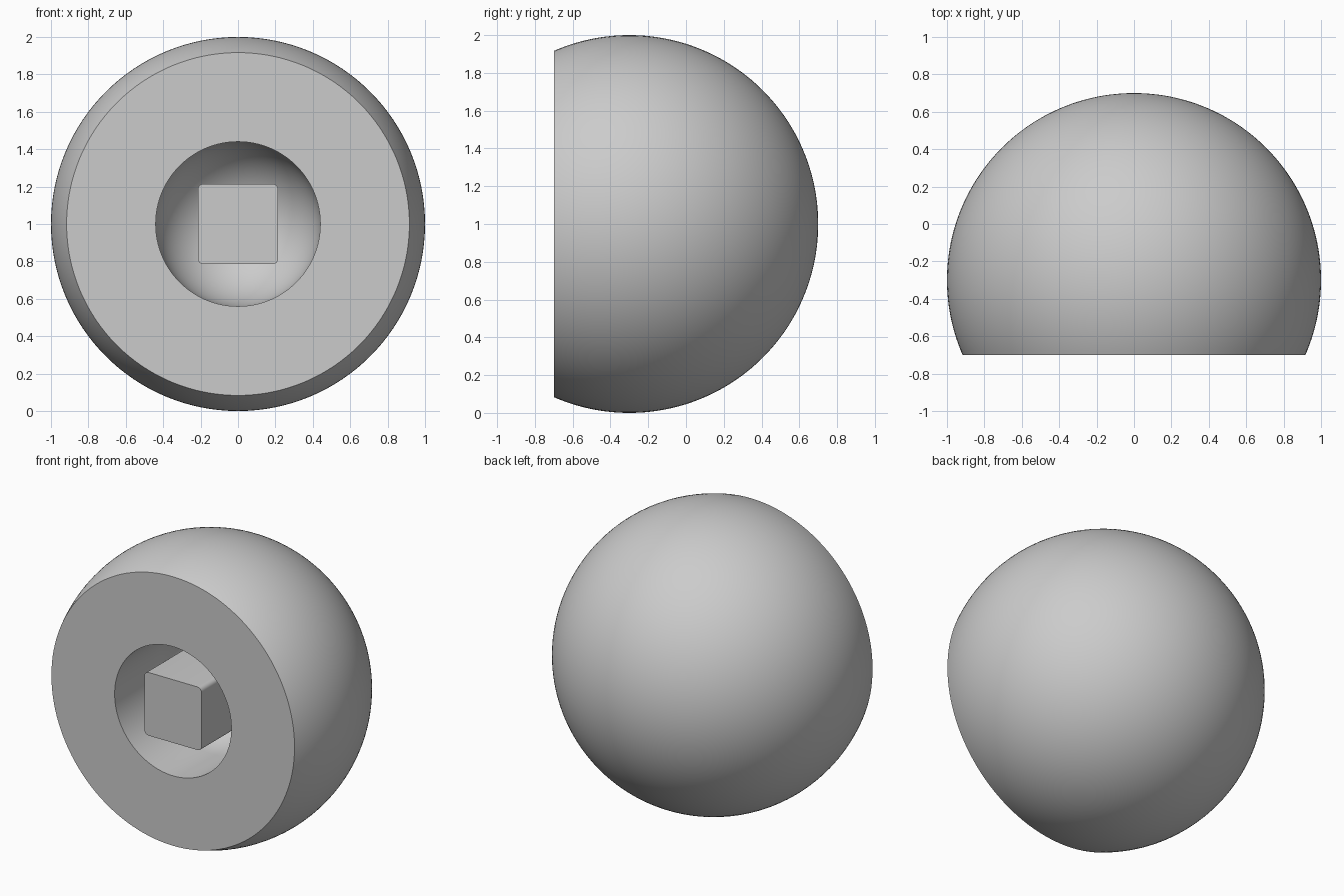
import bpy, bmesh, math
from mathutils import Matrix, Vector

cube = bpy.data.objects.get("Cube")
if cube:
    bpy.data.objects.remove(cube, do_unlink=True)

# Single grey material
grey = bpy.data.materials.new("plain grey")
grey.use_nodes = True
colour = (0.6, 0.6, 0.6, 1)
grey.diffuse_color = colour
grey.node_tree.nodes["Principled BSDF"].inputs["Base Color"].default_value = colour

CENTRE_Y, FRONT_Y, CENTRE_Z = -0.3, -0.7, 1.0
BALL_R, HOLE_R, POST = 1.0, 0.44, 0.43
SEGMENTS = 128


def finish(bm, name):
    bmesh.ops.recalc_face_normals(bm, faces=bm.faces)
    mesh = bpy.data.meshes.new(name)
    bm.to_mesh(mesh)
    bm.free()
    mesh.materials.append(grey)
    obj = bpy.data.objects.new(name, mesh)
    bpy.context.collection.objects.link(obj)
    bpy.ops.object.select_all(action="DESELECT")
    obj.select_set(True)
    bpy.context.view_layer.objects.active = obj
    bpy.ops.object.shade_smooth_by_angle(angle=math.radians(30))
    return obj


def arc(radius, end, steps):
    """Arc about the ball centre, from the back pole to an end angle."""
    return [(radius * math.sin(end * i / steps),
             CENTRE_Y + radius * math.cos(end * i / steps))
            for i in range(steps + 1)]


# Truncated ball with a round-bottomed bore, turned about the y axis
cut_angle = math.acos((FRONT_Y - CENTRE_Y) / BALL_R)
outside = arc(BALL_R, cut_angle, 64)
bore = arc(HOLE_R, math.pi / 2, 24) + [(HOLE_R, FRONT_Y)]
profile = outside + bore[::-1]

bm = bmesh.new()
verts = [bm.verts.new((r, y, CENTRE_Z)) for r, y in profile]
edges = [bm.edges.new(pair) for pair in zip(verts, verts[1:])]
bmesh.ops.spin(bm, geom=verts + edges, cent=(0, 0, CENTRE_Z), axis=(0, 1, 0),
               angle=math.tau, steps=SEGMENTS, use_duplicate=False)
bmesh.ops.remove_doubles(bm, verts=bm.verts, dist=0.0001)
finish(bm, "ball_body")

# Square post rising from the bore, flush with the flat front
post_back = CENTRE_Y + HOLE_R + 0.04
bm = bmesh.new()
bmesh.ops.create_cube(bm, size=1)
bmesh.ops.transform(
    bm, verts=bm.verts,
    matrix=Matrix.Translation((0, (FRONT_Y + post_back) / 2, CENTRE_Z))
    @ Matrix.Diagonal(Vector((POST, post_back - FRONT_Y, POST, 1))))
long_edges = [e for e in bm.edges
              if abs(e.verts[0].co.y - e.verts[1].co.y) > 0.1]
bmesh.ops.bevel(bm, geom=long_edges, offset=0.03, segments=6,
                profile=0.5, affect="EDGES")
finish(bm, "square_post")
